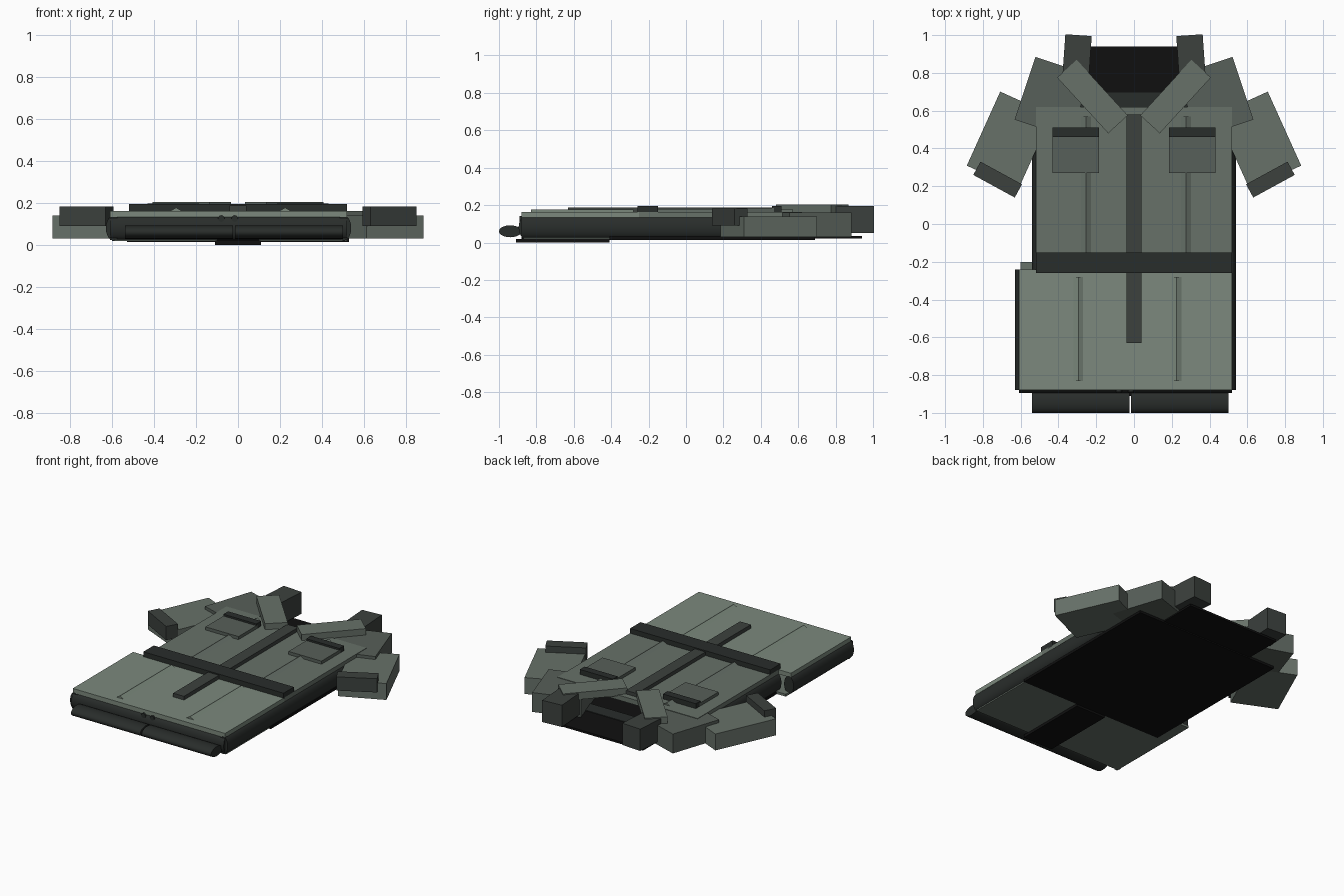
import bpy, math
from mathutils import Matrix

if "Cube" in bpy.data.objects:
    bpy.data.objects.remove(bpy.data.objects["Cube"])


def material(name, rgb):
    m = bpy.data.materials.new(name)
    m.diffuse_color = (*rgb, 1)
    m.use_nodes = True
    m.node_tree.nodes["Principled BSDF"].inputs["Base Color"].default_value = m.diffuse_color
    return m


LIGHT = material("light_green", (0.20, 0.25, 0.205))
GREEN = material("green", (0.135, 0.165, 0.14))
POCKET = material("pocket_green", (0.095, 0.115, 0.10))
GREY = material("dark_grey", (0.045, 0.053, 0.048))
DARK = material("trim_dark", (0.022, 0.026, 0.024))
BLACK = material("lining_black", (0.005, 0.005, 0.005))


def mesh_object(name, verts, faces, mat):
    me = bpy.data.meshes.new(name)
    me.from_pydata(verts, [], faces)
    me.materials.append(mat)
    ob = bpy.data.objects.new(name, me)
    bpy.context.collection.objects.link(ob)
    return ob


def prism(name, profile, length, matrix, mat):
    """Extrude a 2D profile along local z, centred."""
    n = len(profile)
    verts = [matrix @ Matrix.Translation((u, v, s * length / 2)).translation
             for s in (-1, 1) for u, v in profile]
    faces = [(i, (i + 1) % n, n + (i + 1) % n, n + i) for i in range(n)]
    faces += [tuple(reversed(range(n))), tuple(range(n, 2 * n))]
    return mesh_object(name, verts, faces, mat)


def slab(name, x0, x1, y0, y1, z0, z1, mat):
    return prism(name, [(x0, y0), (x1, y0), (x1, y1), (x0, y1)], z1 - z0,
                 Matrix.Translation((0, 0, (z0 + z1) / 2)), mat)


def turned_slab(name, cx, cy, w, l, angle, z0, z1, mat):
    """Mirrored pair of boxes turned about z."""
    for side, s in (("right", 1), ("left", -1)):
        m = (Matrix.Translation((s * cx, cy, (z0 + z1) / 2))
             @ Matrix.Rotation(s * math.radians(angle), 4, 'Z'))
        p = [(-w / 2, -l / 2), (w / 2, -l / 2), (w / 2, l / 2), (-w / 2, l / 2)]
        prism(f"{side}_{name}", p, z1 - z0, m, mat)


# Local axes: profile u, v, then the extrusion direction
ALONG_Y = Matrix(((-1, 0, 0, 0), (0, 0, 1, 0), (0, 1, 0, 0), (0, 0, 0, 1)))
ALONG_X = Matrix(((0, 0, 1, 0), (1, 0, 0, 0), (0, 1, 0, 0), (0, 0, 0, 1)))


def roll(name, center, radii, length, axis, mat, n=20):
    p = [(radii[0] * math.cos(2 * math.pi * i / n),
          radii[1] * math.sin(2 * math.pi * i / n)) for i in range(n)]
    ob = prism(name, p, length, Matrix.Translation(center) @ axis, mat)
    bpy.ops.object.select_all(action='DESELECT')
    bpy.context.view_layer.objects.active = ob
    ob.select_set(True)
    bpy.ops.object.shade_smooth_by_angle(angle=math.radians(40))


def ridge(name, x, y0, y1, z, mat):
    p = [(-0.028, 0), (0.028, 0), (0, 0.016)]
    prism(name, p, y1 - y0, Matrix.Translation((x, (y0 + y1) / 2, z)) @ ALONG_Y, mat)


# Shirt and shorts front panels
slab("shirt_front", -0.52, 0.52, -0.25, 0.62, 0.13, 0.163, GREEN)
slab("shorts_front", -0.61, 0.52, -0.88, -0.24, 0.132, 0.162, LIGHT)

# Back panels and neck lining
slab("shirt_back", -0.53, 0.53, -0.41, 0.69, 0.014, 0.032, BLACK)
slab("neck_facing", -0.31, 0.31, 0.60, 0.695, 0.032, 0.04, DARK)
slab("neck_lining", -0.34, 0.34, 0.60, 0.94, 0.022, 0.036, BLACK)
slab("shorts_back_left", -0.60, -0.10, -0.87, -0.20, 0.018, 0.034, GREEN)
slab("shorts_back_right", 0.10, 0.52, -0.87, -0.20, 0.018, 0.034, GREEN)
slab("shorts_back_strip", -0.11, 0.11, -0.91, -0.41, 0.0, 0.02, BLACK)

# Rolled side seams
for s in (-1, 1):
    roll("shirt_side_roll", (s * 0.505, 0.085, 0.08), (0.035, 0.06), 0.65, ALONG_Y, DARK)
for x in (-0.595, 0.505):
    roll("shorts_side_roll", (x, -0.56, 0.08), (0.035, 0.06), 0.64, ALONG_Y, DARK)

# Bottom edge of the shorts and the two hems
roll("shorts_edge_roll", (-0.045, -0.86, 0.08), (0.035, 0.058), 1.13, ALONG_X, DARK)
roll("left_hem", (-0.2825, -0.94, 0.06), (0.06, 0.032), 0.515, ALONG_X, DARK)
roll("right_hem", (0.2425, -0.94, 0.06), (0.06, 0.032), 0.515, ALONG_X, DARK)
for x in (-0.08, -0.015):
    roll("fly_cord", (x, -0.56, 0.125), (0.016, 0.016), 0.66, ALONG_Y, DARK, 12)

# Pressed seams
for x in (-0.255, 0.275):
    ridge("shirt_seam", x, -0.15, 0.57, 0.162, GREEN)
for x in (-0.295, 0.225):
    ridge("shorts_seam", x, -0.83, -0.28, 0.161, LIGHT)

# Placket and belt
slab("placket", -0.04, 0.04, -0.63, 0.58, 0.155, 0.187, GREY)
slab("belt", -0.52, 0.52, -0.26, -0.15, 0.155, 0.195, DARK)

# Chest pockets with flaps
turned_slab("pocket", 0.308, 0.37, 0.245, 0.20, 0, 0.155, 0.184, POCKET)
turned_slab("pocket_flap", 0.308, 0.485, 0.245, 0.05, 0, 0.155, 0.196, DARK)

# Sleeves, cuffs and collar
turned_slab("shoulder", 0.43, 0.67, 0.31, 0.35, 18.4, 0.03, 0.16, POCKET)
turned_slab("sleeve", 0.66, 0.443, 0.30, 0.43, 24.3, 0.03, 0.14, GREEN)
turned_slab("cuff", 0.722, 0.235, 0.25, 0.08, 28.6, 0.09, 0.182, GREY)
turned_slab("collar_stand", 0.302, 0.88, 0.14, 0.24, 4, 0.05, 0.196, GREY)
turned_slab("lapel", 0.22, 0.675, 0.14, 0.40, -42.5, 0.155, 0.203, GREEN)
